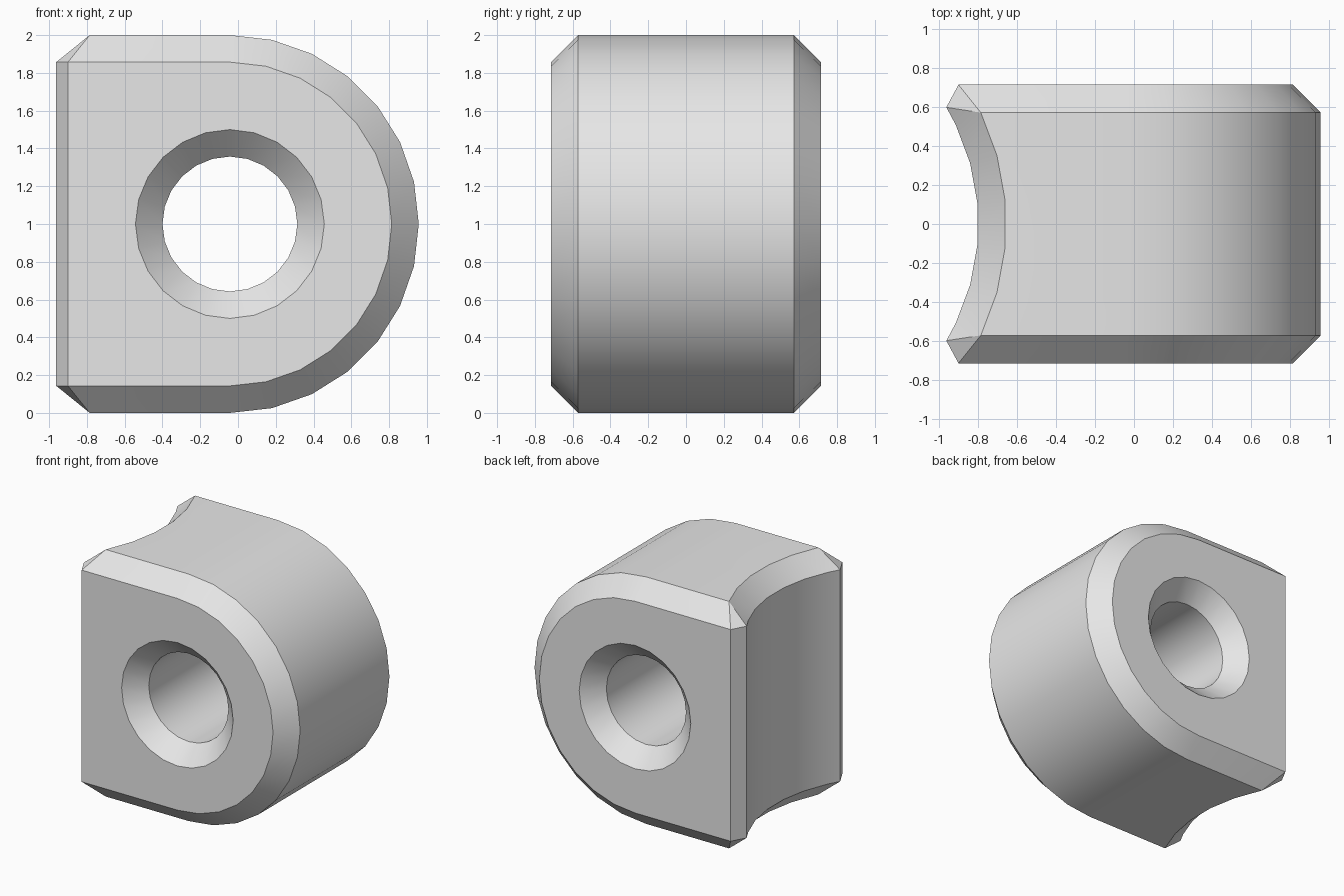
import bpy
import bmesh
from math import radians, sin, cos, pi

cube = bpy.data.objects.get("Cube")
if cube:
    bpy.data.objects.remove(cube)

CHAMFER = 0.143
CX, CZ = -0.043, 1.0          # axis of the round end and bore
FACE_Y, EDGE_Y = 0.714, 0.571
SADDLE_X = -1.97              # axis of the concave seat
SADDLE_R = 1.172
ANGLES = [-25.71, -15.43, -5.14, 5.14, 15.43, 25.71]
TIP = 30.7

bm = bmesh.new()


def verts(points):
    return [bm.verts.new(p) for p in points]


def strip(a, b, closed=False):
    """Join two matching rows of vertices with quads."""
    n = len(a)
    for i in range(n if closed else n - 1):
        j = (i + 1) % n
        bm.faces.new((a[i], a[j], b[j], b[i]))


def outline(y, radius, left_x):
    """Straight-backed half round profile."""
    arc = [-pi / 2 + pi * i / 14 for i in range(15)]
    pts = [(CX + radius * cos(t), y, CZ + radius * sin(t)) for t in arc]
    return verts([(left_x, y, CZ - radius)] + pts + [(left_x, y, CZ + radius)])


def bore_ring(y, radius):
    arc = [2 * pi * i / 24 for i in range(24)]
    return verts([(CX + radius * cos(t), y, CZ + radius * sin(t)) for t in arc])


def saddle(z, radius, angles):
    return verts([(SADDLE_X + radius * cos(radians(a)), radius * sin(radians(a)), z)
                  for a in angles])


# Chamfered flat sides, round wall and countersunk bore
corner_x = SADDLE_X + (SADDLE_R + CHAMFER) * cos(radians(ANGLES[0]))
faces, rims, bores = [], [], []
for side in (-1, 1):
    face = outline(side * FACE_Y, 1 - CHAMFER, -0.9)
    rim = outline(side * EDGE_Y, 1, corner_x)
    strip(face, rim)
    mouth = bore_ring(side * FACE_Y, 0.5)
    bore = bore_ring(side * EDGE_Y, 0.357)
    strip(mouth, bore, True)
    edges = []
    for loop in (face, mouth):
        for i, v in enumerate(loop):
            w = loop[(i + 1) % len(loop)]
            edges.append(bm.edges.get((v, w)) or bm.edges.new((v, w)))
    bmesh.ops.triangle_fill(bm, edges=edges, use_beauty=True,
                            normal=(0, side, 0))
    faces.append(face)
    rims.append(rim)
    bores.append(bore)
strip(rims[0][1:-1], rims[1][1:-1])
strip(bores[0], bores[1], True)

# Concave seat with its chamfered ends
lows = []
for end, z_edge, z_low in ((0, 0, CHAMFER), (-1, 2, 2 - CHAMFER)):
    low = saddle(z_low, SADDLE_R, [-TIP] + ANGLES + [TIP])
    inner = saddle(z_edge, SADDLE_R + CHAMFER, ANGLES[1:-1])
    high = [rims[0][end]] + inner + [rims[1][end]]
    strip(low[1:-1], high)
    for s, k, m in ((0, 0, 1), (1, -1, -2)):
        bm.faces.new((high[k], low[m], low[k]))
        bm.faces.new((high[k], low[k], faces[s][end]))
    near = 1 if end == 0 else -2
    bm.faces.new(high + [rims[1][near], rims[0][near]])
    lows.append(low)
strip(lows[0], lows[1])
for s, k in ((0, 0), (1, -1)):
    bm.faces.new((faces[s][0], lows[0][k], lows[1][k], faces[s][-1]))

bmesh.ops.recalc_face_normals(bm, faces=bm.faces[:])
mesh = bpy.data.meshes.new("bored_block")
bm.to_mesh(mesh)
bm.free()
block = bpy.data.objects.new("bored_block", mesh)
bpy.context.collection.objects.link(block)

# Plain grey material
grey = bpy.data.materials.new("light_grey")
grey.use_nodes = True
colour = (0.8, 0.8, 0.8, 1)
grey.diffuse_color = colour
for node in grey.node_tree.nodes:
    if node.type == "BSDF_PRINCIPLED":
        node.inputs["Base Color"].default_value = colour
mesh.materials.append(grey)

# Smooth the curved walls, keep chamfers crisp
bpy.ops.object.select_all(action="DESELECT")
block.select_set(True)
bpy.context.view_layer.objects.active = block
bpy.ops.object.shade_smooth_by_angle(angle=radians(30))
